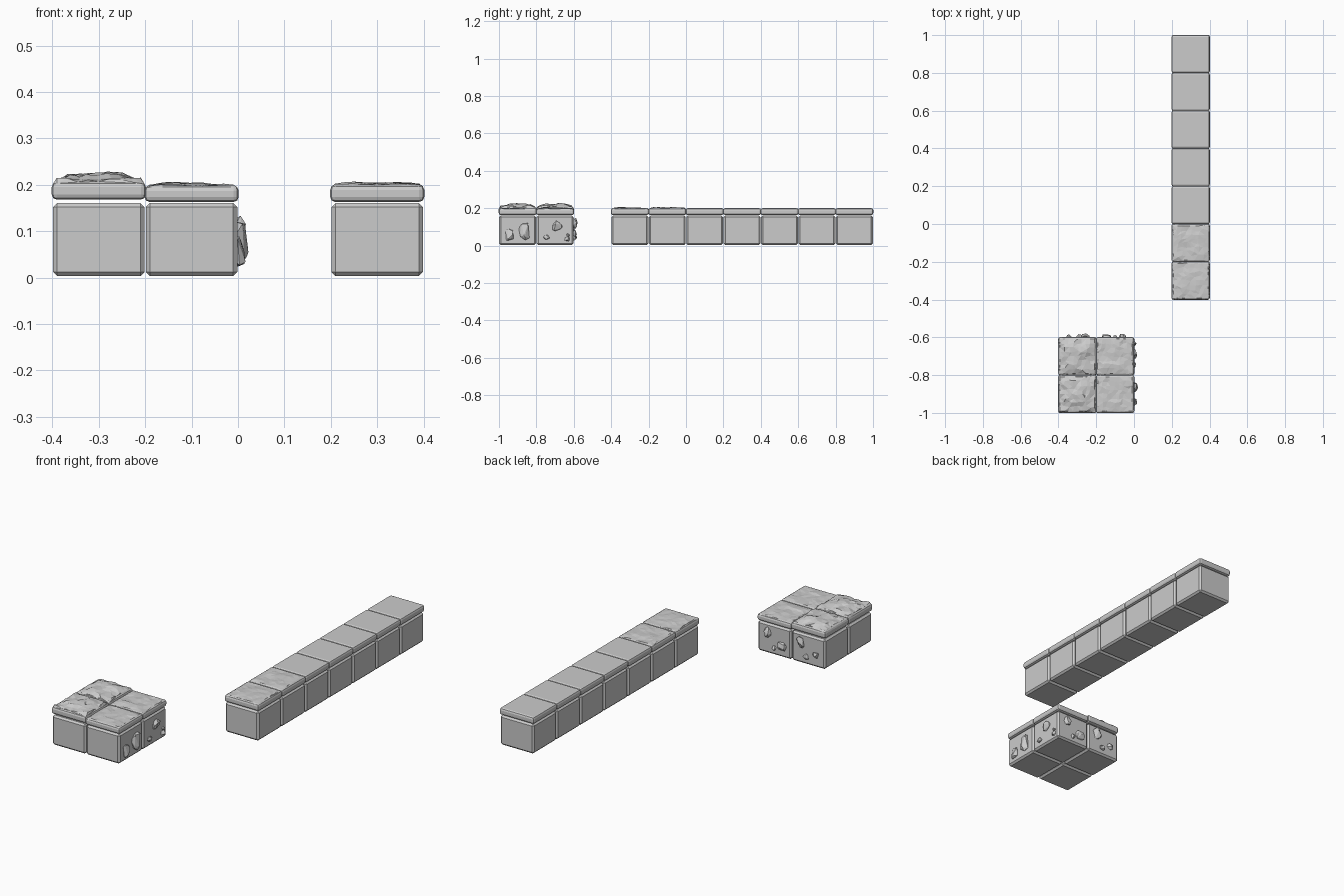
import bpy, bmesh, random
from mathutils import Vector, noise

if "Cube" in bpy.data.objects:
    bpy.data.objects.remove(bpy.data.objects["Cube"])


def finish(bm, name, loc):
    bmesh.ops.recalc_face_normals(bm, faces=bm.faces)
    mesh = bpy.data.meshes.new(name)
    bm.to_mesh(mesh)
    bm.free()
    ob = bpy.data.objects.new(name, mesh)
    ob.location = loc
    bpy.context.collection.objects.link(ob)
    return ob


def bevel_box(width, z0, z1, bevel, segments):
    bm = bmesh.new()
    bmesh.ops.create_cube(bm, size=1)
    for v in bm.verts:
        v.co = Vector((v.co.x * width, v.co.y * width, z0 + (v.co.z + .5) * (z1 - z0)))
    bmesh.ops.bevel(bm, geom=bm.edges[:], offset=bevel, segments=segments,
                    profile=.5, affect='EDGES')
    return bm


# Lower block with chamfered edges
def block(name, x, y):
    finish(bevel_box(.197, .003, .161, .009, 1), name, (x, y, 0))


# Cap slab: plain, or with a chipped faceted top
def cap(name, x, y, z0=.163, z1=.2, rough=0, rise=0, seed=0):
    bm = bevel_box(.203, z0, z1, .011, 2)
    if rough:
        rng = random.Random(seed)
        top = max(bm.faces, key=lambda f: f.calc_center_median().z + f.calc_area())
        bmesh.ops.subdivide_edges(bm, edges=top.edges[:], cuts=7, use_grid_fill=True)
        for v in bm.verts:
            r = max(abs(v.co.x), abs(v.co.y))
            if v.co.z > z1 - .0005 and r < .088:
                fall = min(1, (.092 - r) / .035)
                n = noise.noise(Vector((v.co.x * 17 + seed * 7.3, v.co.y * 17, seed * 3.1)))
                v.co.z += fall * rise + rough * n + rng.uniform(-.2, .2) * rough
                v.co.x += rng.uniform(-.007, .007)
                v.co.y += rng.uniform(-.007, .007)
            elif v.co.z > z1 - .0005:
                v.co.z += rng.uniform(0, .5) * rise + rng.uniform(-.2, .2) * rough
        bmesh.ops.triangulate(bm, faces=[f for f in bm.faces
                                         if f.calc_center_median().z > z1 - .008])
    finish(bm, name, (x, y, 0))


# Embedded stone: faceted convex hull
def stone(name, loc, half, seed):
    rng = random.Random(seed)
    bm = bmesh.new()
    for _ in range(18):
        d = Vector([rng.gauss(0, 1) for _ in range(3)]).normalized() * rng.uniform(.9, 1.1)
        bm.verts.new(Vector([a * b for a, b in zip(d, half)]))
    res = bmesh.ops.convex_hull(bm, input=bm.verts[:])
    bmesh.ops.delete(bm, geom=[v for v in bm.verts if not v.link_faces], context='VERTS')
    finish(bm, name, loc)


# Long row of seven blocks; the front two have worn tops
for i in range(7):
    y = -.3 + .2 * i
    block(f"row_block_{i}", .3, y)
    cap(f"row_cap_{i}", .3, y, rough=.006 if i < 2 else 0, rise=.003, seed=i + 1)

# Two-by-two cluster with rough caps, higher on the left
for i, x in enumerate((-.3, -.1)):
    for j, y in enumerate((-.9, -.7)):
        block(f"cluster_block_{i}{j}", x, y)
        cap(f"cluster_cap_{i}{j}", x, y, z0=.163 if i else .168, z1=.198 if i else .206,
            rough=.007 if i else .012, rise=.003 if i else .014, seed=11 + 2 * i + j)

# Stones on the right side: y, z, half width, half height, protrusion
side = [(-.945, .055, .026, .037, .020), (-.86, .08, .034, .05, .030),
        (-.69, .103, .028, .03, .020), (-.745, .045, .018, .015, .014),
        (-.635, .036, .016, .014, .016), (-.63, .055, .01, .01, .014)]
for k, (y, z, w, h, d) in enumerate(side):
    stone(f"side_stone_{k}", (-.002, y, z), (d, w, h), 40 + k)

# Stones on the back: x, z, half width, half height, protrusion
back = [(-.065, .115, .024, .028, .022), (-.145, .06, .028, .028, .020),
        (-.1, .04, .014, .014, .014), (-.255, .115, .027, .035, .024),
        (-.29, .045, .018, .018, .018), (-.345, .07, .018, .02, .018)]
for k, (x, z, w, h, d) in enumerate(back):
    stone(f"back_stone_{k}", (x, -.602, z), (w, d, h), 60 + k)
